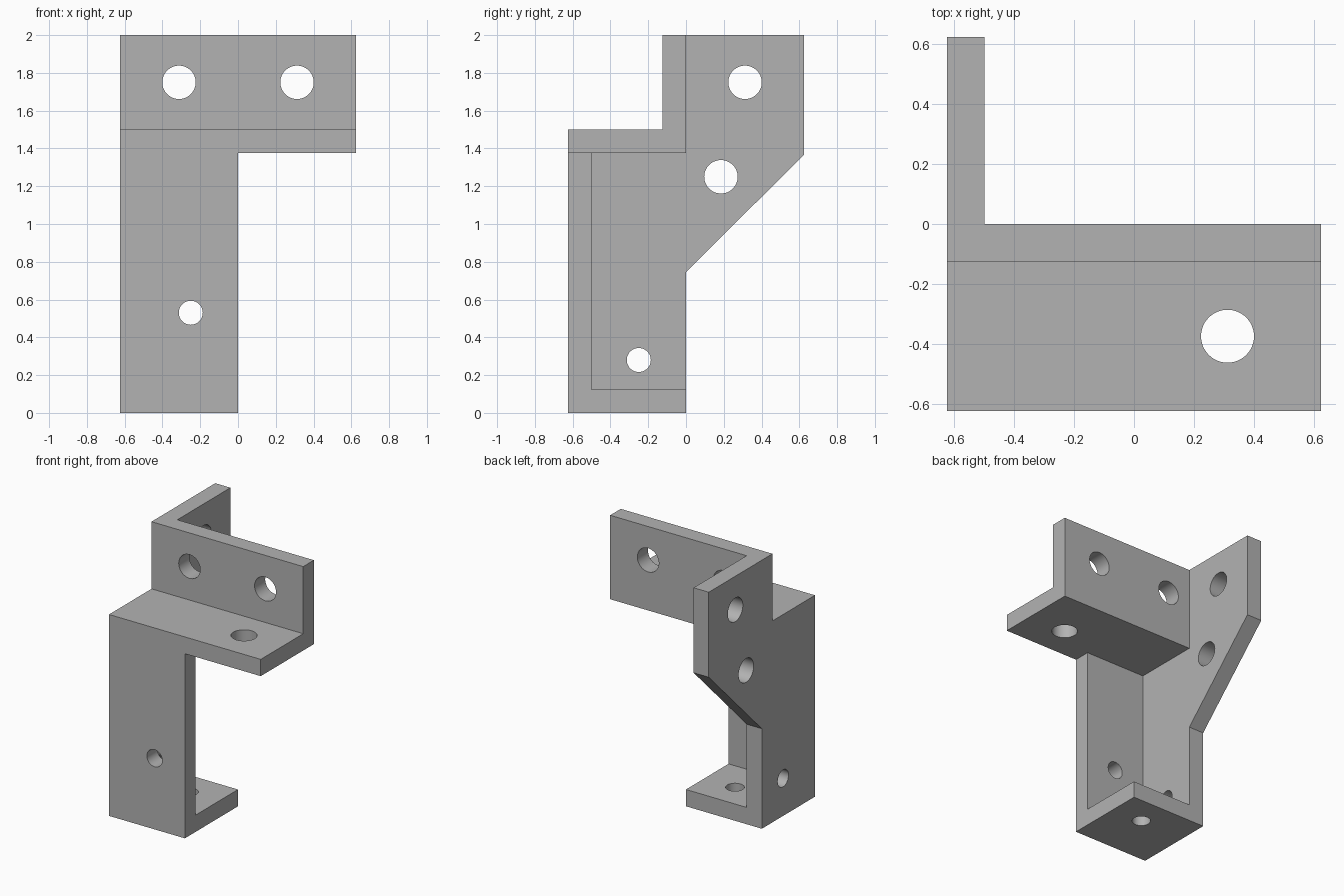
import bpy, bmesh, math
from mathutils import Matrix, Vector

cube = bpy.data.objects.get("Cube")
if cube:
    bpy.data.objects.remove(cube, do_unlink=True)

grey = bpy.data.materials.new("plain_grey")
grey.use_nodes = True
grey.diffuse_color = (0.45, 0.45, 0.45, 1)
grey.node_tree.nodes["Principled BSDF"].inputs["Base Color"].default_value = grey.diffuse_color

T = 0.125     # plate thickness
H = 0.625     # half width
SHELF = 1.375  # underside of shelf


def make_object(name, bm):
    bmesh.ops.recalc_face_normals(bm, faces=bm.faces)
    mesh = bpy.data.meshes.new(name)
    bm.to_mesh(mesh)
    bm.free()
    mesh.materials.append(grey)
    ob = bpy.data.objects.new(name, mesh)
    bpy.context.collection.objects.link(ob)
    return ob


def box(name, lo, hi):
    lo, hi = Vector(lo), Vector(hi)
    bm = bmesh.new()
    bmesh.ops.create_cube(bm, size=1, matrix=Matrix.Translation((lo + hi) / 2)
                          @ Matrix.Diagonal((*(hi - lo), 1)))
    return make_object(name, bm)


def combine(target, other, operation):
    mod = target.modifiers.new(operation.lower(), 'BOOLEAN')
    mod.operation, mod.solver, mod.object = operation, 'EXACT', other
    bpy.context.view_layer.objects.active = target
    bpy.ops.object.modifier_apply(modifier=mod.name)
    bpy.data.objects.remove(other, do_unlink=True)


# Side plate with the slanted wing, extruded from its outline
outline = [(-H, 0), (0, 0), (0, 0.745), (H, 1.367), (H, 2), (-T, 2), (-T, 1.5), (-H, 1.5)]
bm = bmesh.new()
face = bm.faces.new([bm.verts.new((-H, y, z)) for y, z in outline])
ext = bmesh.ops.extrude_face_region(bm, geom=[face])
bmesh.ops.translate(bm, vec=(T, 0, 0),
                    verts=[v for v in ext["geom"] if isinstance(v, bmesh.types.BMVert)])
bracket = make_object("bracket", bm)

# Front leg, foot, shelf and upright plate merged into one body
for part in (box("front_leg", (-H, -H, 0), (0, T - H, 1.5)),
             box("foot", (-H, -H, 0), (0, 0, T)),
             box("shelf", (-H, -H, SHELF), (H, 0, 1.5)),
             box("upright_plate", (-H, -T, SHELF), (H, 0, 2))):
    combine(bracket, part, 'UNION')

# Screw holes: centre, axis, radius
BIG, SMALL = 0.0885, 0.0635
holes = [((-H / 2, -T / 2, 1.75), 'Y', BIG),
         ((H / 2, -T / 2, 1.75), 'Y', BIG),
         ((H / 2, -0.375, 1.44), 'Z', BIG),
         ((-0.56, H / 2, 1.75), 'X', BIG),
         ((-0.56, 0.185, 1.25), 'X', BIG),
         ((-0.56, -0.25, 0.28), 'X', SMALL),
         ((-0.25, -0.56, 0.53), 'Y', SMALL),
         ((-0.25, -0.22, 0.06), 'Z', SMALL)]
turn = {'X': Matrix.Rotation(math.pi / 2, 4, 'Y'),
        'Y': Matrix.Rotation(math.pi / 2, 4, 'X'), 'Z': Matrix()}
bm = bmesh.new()
for centre, axis, radius in holes:
    bmesh.ops.create_cone(bm, cap_ends=True, segments=48, radius1=radius, radius2=radius,
                          depth=0.25, matrix=Matrix.Translation(centre) @ turn[axis])
drills = make_object("drills", bm)
drills.hide_render = True
combine(bracket, drills, 'DIFFERENCE')

# Tidy flat regions
bm = bmesh.new()
bm.from_mesh(bracket.data)
bmesh.ops.remove_doubles(bm, verts=bm.verts, dist=0.0001)
bmesh.ops.dissolve_limit(bm, angle_limit=math.radians(1), verts=bm.verts, edges=bm.edges)
bm.to_mesh(bracket.data)
bm.free()

bracket.select_set(True)
bpy.context.view_layer.objects.active = bracket
bpy.ops.object.shade_smooth_by_angle(angle=math.radians(30))
